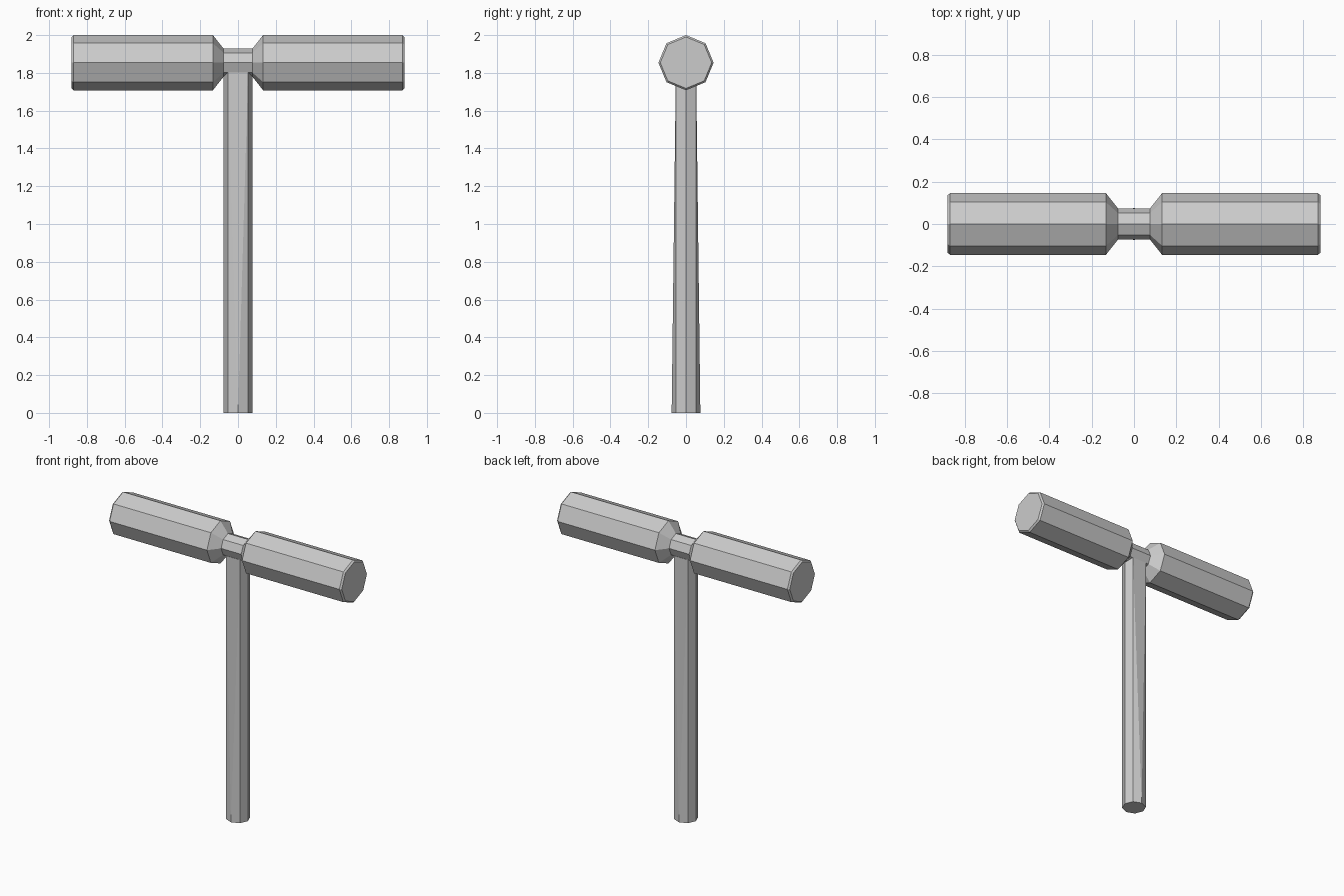
import bpy, bmesh
from math import cos, sin, pi

if "Cube" in bpy.data.objects:
    bpy.data.objects.remove(bpy.data.objects["Cube"])

SIDES = 8
HEAD_Z = 1.854
NECK_R = 0.074
DIAG = NECK_R * cos(pi / 4)


def make_object(name, bm):
    bmesh.ops.recalc_face_normals(bm, faces=bm.faces)
    mesh = bpy.data.meshes.new(name)
    bm.to_mesh(mesh)
    bm.free()
    obj = bpy.data.objects.new(name, mesh)
    bpy.context.collection.objects.link(obj)
    return obj


def octagon(i, r):
    a = 2 * pi * i / SIDES
    return r * cos(a), r * sin(a)


# Double-ended head: half profile (x, radius), mirrored and swept around x
half = [(0.076, NECK_R), (0.133, 0.146), (0.870, 0.146), (0.881, 0.136)]
profile = [(-x, r) for x, r in reversed(half)] + half
bm = bmesh.new()
rings = []
for x, r in profile:
    ring = []
    for i in range(SIDES):
        y, z = octagon(i, r)
        ring.append(bm.verts.new((x, y, HEAD_Z + z)))
    rings.append(ring)
for a, b in zip(rings, rings[1:]):
    for i in range(SIDES):
        j = (i + 1) % SIDES
        bm.faces.new((a[i], a[j], b[j], b[i]))
bm.faces.new(rings[0])
bm.faces.new(rings[-1])
make_object("hammer_head", bm)

# Handle: octagonal foot blending into a six-sided top that meets the neck
bm = bmesh.new()
bottom = [bm.verts.new((*octagon(i, 0.076), 0)) for i in range(SIDES)]
top = {}
for i in (0, 1, 3, 4, 5, 7):
    x, y = octagon(i, 0.076)
    drop = NECK_R if i in (0, 4) else DIAG
    top[i] = bm.verts.new((x, y, HEAD_Z - drop))
for a, b in ((0, 1), (3, 4), (4, 5), (7, 0)):
    bm.faces.new((bottom[a], bottom[b], top[b], top[a]))
# Front and back faces fan out from the middle foot vertex
for a, m, b in ((1, 2, 3), (5, 6, 7)):
    bm.faces.new((bottom[a], bottom[m], top[a]))
    bm.faces.new((bottom[m], top[b], top[a]))
    bm.faces.new((bottom[m], bottom[b], top[b]))
bm.faces.new(bottom)
bm.faces.new((top[0], top[1], top[3], top[4]))
bm.faces.new((top[4], top[5], top[7], top[0]))
make_object("handle", bm)
